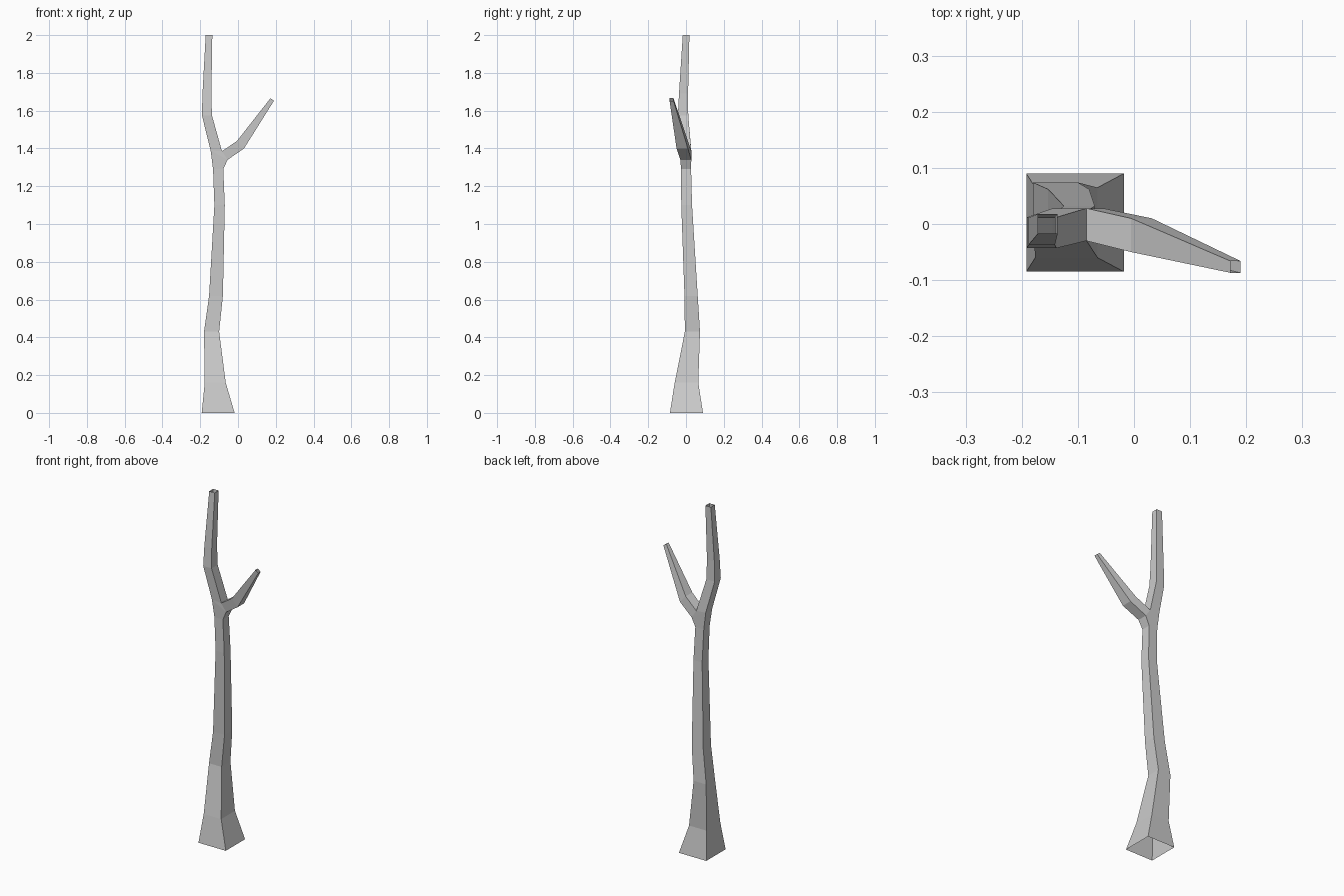
import bpy, bmesh

if "Cube" in bpy.data.objects:
    bpy.data.objects.remove(bpy.data.objects["Cube"])

bm = bmesh.new()


def ring(s):
    """Square section: left (x, z), right (x, z), front y, back y."""
    (ax, az), (bx, bz), y0, y1 = s
    return [bm.verts.new(p) for p in
            ((ax, y0, az), (bx, y0, bz), (bx, y1, bz), (ax, y1, az))]


def loft(sections):
    rings = [ring(s) for s in sections]
    for lo, hi in zip(rings, rings[1:]):
        for i in range(4):
            j = (i + 1) % 4
            bm.faces.new((lo[i], lo[j], hi[j], hi[i]))


def level(z, x0, x1, y0, y1):
    return (x0, z), (x1, z), y0, y1


# Shared fork points
left, crotch, right = (-0.145, 1.39), (-0.085, 1.385), (-0.055, 1.34)
fy0, fy1 = -0.03, 0.028

# Trunk, open at the base
loft([
    level(0.00, -0.192, -0.018, -0.085, 0.09),
    level(0.16, -0.176, -0.065, -0.06, 0.065),
    level(0.43, -0.18, -0.10, -0.006, 0.074),
    level(0.62, -0.153, -0.08, -0.008, 0.062),
    level(1.10, -0.125, -0.07, -0.025, 0.032),
    level(1.29, -0.132, -0.078, -0.026, 0.027),
    (left, right, fy0, fy1),
])

# Fork infill, front and back
for y, order in ((fy0, (left, right, crotch)), (fy1, (left, crotch, right))):
    bm.faces.new([bm.verts.new((x, y, z)) for x, z in order])

# Upper stem
loft([
    (left, crotch, fy0, fy1),
    level(1.575, -0.191, -0.138, -0.043, 0.012),
    level(1.69, -0.188, -0.141, -0.037, 0.011),
    level(2.00, -0.171, -0.136, -0.017, 0.018),
])

# Side branch
loft([
    (crotch, right, fy0, fy1),
    ((-0.005, 1.44), (0.032, 1.40), -0.05, 0.01),
    ((0.172, 1.666), (0.19, 1.652), -0.087, -0.066),
])

bmesh.ops.remove_doubles(bm, verts=bm.verts, dist=0.0005)
bmesh.ops.recalc_face_normals(bm, faces=bm.faces)
mesh = bpy.data.meshes.new("bare_tree")
bm.to_mesh(mesh)
bm.free()
tree = bpy.data.objects.new("bare_tree", mesh)
bpy.context.collection.objects.link(tree)
